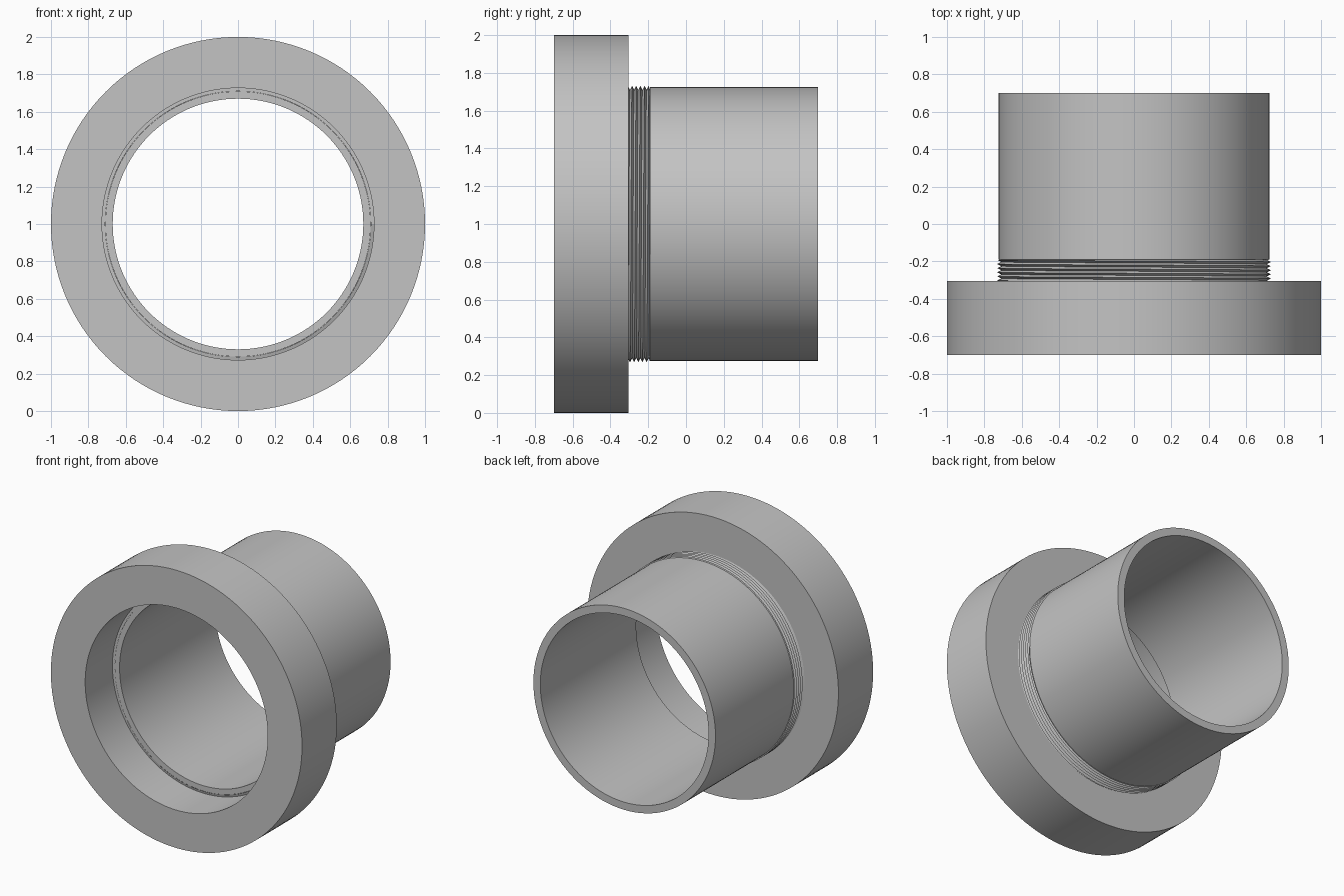
import bpy
import bmesh
from math import cos, sin, tau, radians

SEGMENTS = 128
PITCH = 0.022

cube = bpy.data.objects.get("Cube")
if cube:
    bpy.data.objects.remove(cube)

steel = bpy.data.materials.new("light_grey")
steel.use_nodes = True
grey = (0.55, 0.55, 0.55, 1)
steel.diffuse_color = grey
steel.node_tree.nodes["Principled BSDF"].inputs["Base Color"].default_value = grey


def around(r, y, angle):
    """Point at a radius and angle about the horizontal axis."""
    return (r * cos(angle), y, 1 + r * sin(angle))


def finish(name, bm):
    bmesh.ops.recalc_face_normals(bm, faces=bm.faces)
    mesh = bpy.data.meshes.new(name)
    bm.to_mesh(mesh)
    bm.free()
    mesh.materials.append(steel)
    obj = bpy.data.objects.new(name, mesh)
    bpy.context.collection.objects.link(obj)
    bpy.ops.object.select_all(action="DESELECT")
    obj.select_set(True)
    bpy.context.view_layer.objects.active = obj
    bpy.ops.object.shade_smooth_by_angle(angle=radians(25))
    return obj


def lathe(name, profile):
    """Turn a closed (radius, y) profile about the axis."""
    bm = bmesh.new()
    rings = [[bm.verts.new(around(r, y, tau * s / SEGMENTS)) for r, y in profile]
             for s in range(SEGMENTS)]
    for s, ring in enumerate(rings):
        after = rings[(s + 1) % SEGMENTS]
        for i in range(len(profile)):
            j = (i + 1) % len(profile)
            bm.faces.new((ring[i], ring[j], after[j], after[i]))
    return finish(name, bm)


def thread(name, start, end, root, crest):
    """Helical ridge, trimmed flat at both ends."""
    bm = bmesh.new()
    turns = round((end - start) / PITCH) + 1
    previous = None
    for s in range(turns * SEGMENTS + 1):
        y = start - PITCH / 2 + PITCH * s / SEGMENTS
        section = []
        for r, offset in ((root, -0.5), (crest, 0), (root, 0.5)):
            level = min(max(y + offset * PITCH, start), end)
            section.append(bm.verts.new(around(r, level, tau * s / SEGMENTS)))
        if previous:
            for i in range(2):
                bm.faces.new((previous[i], previous[i + 1], section[i + 1], section[i]))
        previous = section
    bmesh.ops.remove_doubles(bm, verts=bm.verts, dist=0.00001)
    return finish(name, bm)


# Wide collar with a bore that takes the threaded end of the tube
lathe("flange_ring", [(0.727, -0.7), (1, -0.7), (1, -0.305), (0.727, -0.305)])

# Tube, turned down to the thread root near the flange
lathe("tube", [(0.67, -0.39), (0.709, -0.39), (0.709, -0.19),
               (0.725, -0.19), (0.725, 0.7), (0.67, 0.7)])

# Screw thread that joins the tube to the flange
thread("screw_thread", -0.39, -0.19, 0.71, 0.732)
